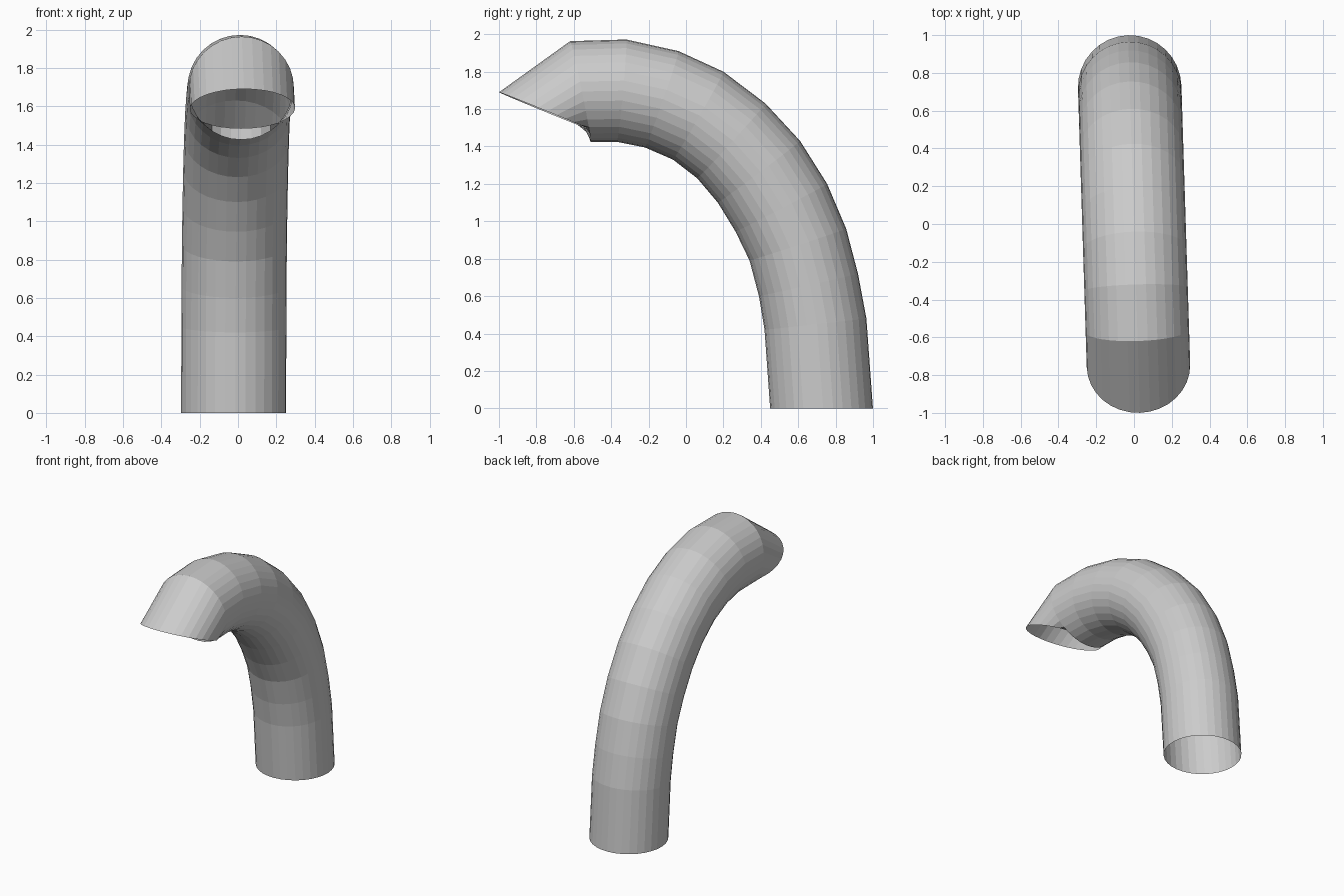
import bpy, bmesh, math
from mathutils import Vector, Matrix

if "Cube" in bpy.data.objects:
    bpy.data.objects.remove(bpy.data.objects["Cube"])

SIDES = 32
HALF_WIDTH = 0.274

# Bend profile: (outer y, outer z, inner y, inner z) for each ring, base to mouth
rings = [
    (1.00, 0.00, 0.45, 0.00),
    (0.965, 0.48, 0.42, 0.42),
    (0.92, 0.72, 0.39, 0.60),
    (0.857, 0.96, 0.34, 0.79),
    (0.755, 1.20, 0.265, 0.945),
    (0.61, 1.43, 0.17, 1.10),
    (0.425, 1.63, 0.06, 1.23),
    (0.20, 1.80, -0.07, 1.33),
    (-0.04, 1.91, -0.22, 1.395),
    (-0.32, 1.972, -0.37, 1.425),
    (-0.62, 1.963, -0.51, 1.425),
    (-1.00, 1.69, -0.50, 1.485),
]

# Open-ended bent tube lofted through the rings
bm = bmesh.new()
loops = []
for oy, oz, iy, iz in rings:
    outer, inner = Vector((0, oy, oz)), Vector((0, iy, iz))
    mid, up = (outer + inner) / 2, (outer - inner) / 2
    side = Vector((HALF_WIDTH, 0, 0))
    loops.append([bm.verts.new(mid + up * math.cos(a) + side * math.sin(a))
                  for a in (2 * math.pi * k / SIDES for k in range(SIDES))])
for lower, upper in zip(loops, loops[1:]):
    for k in range(SIDES):
        n = (k + 1) % SIDES
        bm.faces.new((lower[k], lower[n], upper[n], upper[k]))

# Slight turn about the vertical axis
bmesh.ops.rotate(bm, verts=bm.verts, cent=(0, 0, 0),
                 matrix=Matrix.Rotation(math.radians(1.8), 3, 'Z'))
bmesh.ops.recalc_face_normals(bm, faces=bm.faces)

mesh = bpy.data.meshes.new("bent_pipe")
bm.to_mesh(mesh)
bm.free()
pipe = bpy.data.objects.new("bent_pipe", mesh)
bpy.context.collection.objects.link(pipe)
